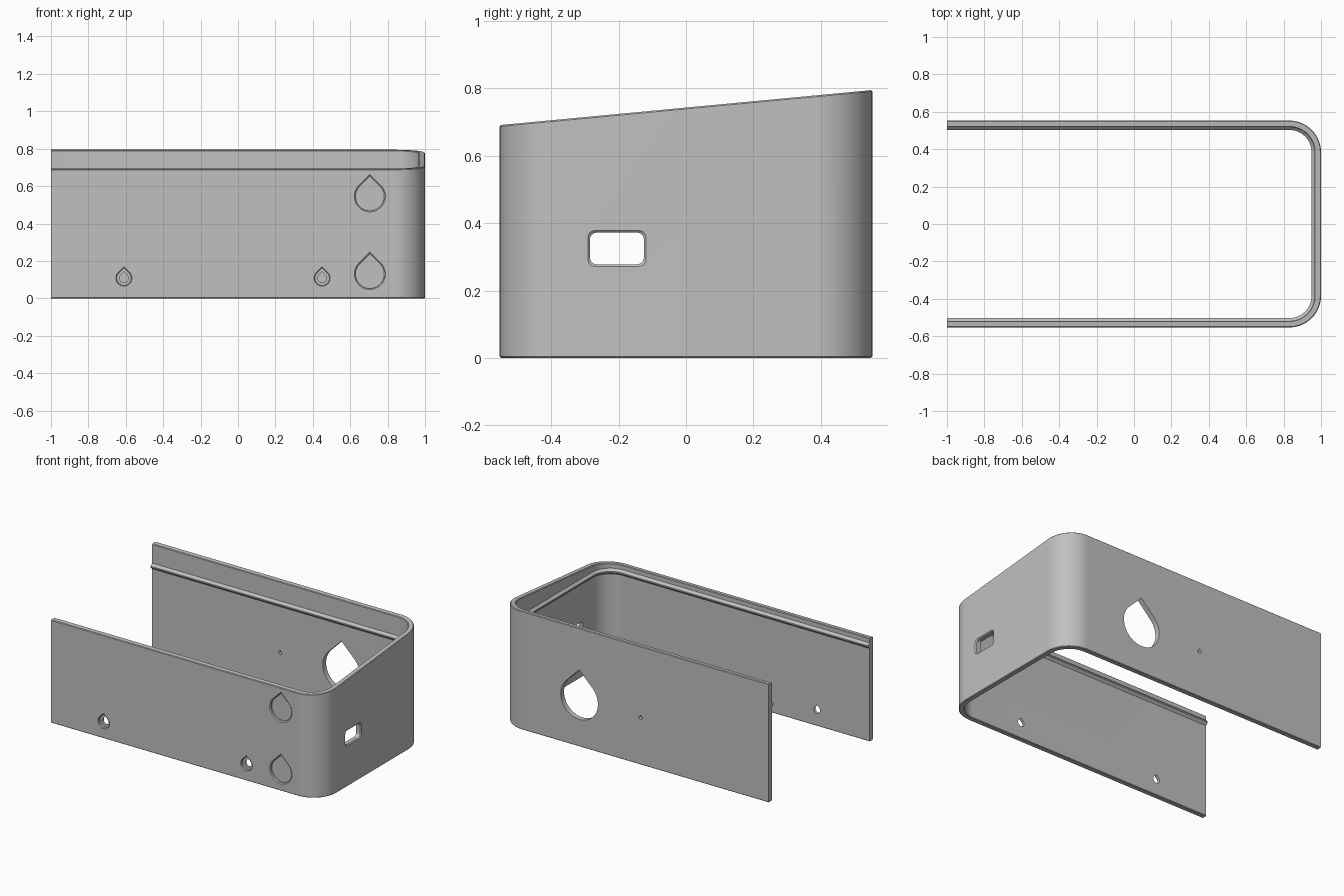
import bpy, bmesh, math
from mathutils import Vector

if "Cube" in bpy.data.objects:
    bpy.data.objects.remove(bpy.data.objects["Cube"])

HALF_X, HALF_Y = 1.0, 0.553      # outer half sizes
RADIUS, WALL, LIP = 0.17, 0.035, 0.05
EDGE = 0.004                     # tiny edge break


def rim_z(y):
    """Height of the sloping rim."""
    return 0.743 + 0.094 * y


def loft(name, rings):
    """Closed solid through equal-length rings, capped at both ends."""
    bm = bmesh.new()
    loops = [[bm.verts.new(p) for p in ring] for ring in rings]
    for a, b in zip(loops, loops[1:]):
        for i in range(len(a)):
            j = (i + 1) % len(a)
            bm.faces.new((a[i], a[j], b[j], b[i]))
    bm.faces.new(loops[0])
    bm.faces.new(loops[-1][::-1])
    bmesh.ops.recalc_face_normals(bm, faces=bm.faces)
    mesh = bpy.data.meshes.new(name)
    bm.to_mesh(mesh)
    bm.free()
    obj = bpy.data.objects.new(name, mesh)
    bpy.context.collection.objects.link(obj)
    return obj


# U-shaped plan: position and inward direction at every station
stations = [(Vector((-HALF_X, -HALF_Y)), Vector((0, 1)))]
for side, start in ((-1, -90), (1, 0)):
    centre = Vector((HALF_X - RADIUS, side * (HALF_Y - RADIUS)))
    for i in range(25):
        a = math.radians(start + 90 * i / 24)
        out = Vector((math.cos(a), math.sin(a)))
        stations.append((centre + out * RADIUS, -out))
stations.append((Vector((-HALF_X, HALF_Y)), Vector((0, -1))))

# Wall section (inward depth, height, measured from the rim?) with inner ridge
section = [(EDGE, 0, False), (0, EDGE, False), (0, -EDGE, True), (EDGE, 0, True),
           (WALL - EDGE, 0, True), (WALL, -EDGE, True),
           (WALL, 0.663, False), (LIP, 0.648, False), (LIP, 0.640, False),
           (WALL, 0.625, False), (WALL, EDGE, False), (WALL - EDGE, 0, False)]
rings = []
for pos, inward in stations:
    ring = []
    for depth, z, from_rim in section:
        p = pos + inward * depth
        ring.append((p.x, p.y, z + (rim_z(p.y) if from_rim else 0)))
    rings.append(ring)
shell = loft("enclosure_wall", rings)


def teardrop(r):
    """Round bottom with a pointed top."""
    pts = [(r * math.cos(math.radians(135 + 270 * i / 40)),
            r * math.sin(math.radians(135 + 270 * i / 40))) for i in range(41)]
    return pts + [(0, r * math.sqrt(2))]


def slot(grow):
    """Rounded rectangle."""
    w, h, r = 0.082 + grow, 0.049 + grow, 0.02
    pts = []
    for k, (sx, sz) in enumerate(((1, 1), (-1, 1), (-1, -1), (1, -1))):
        for i in range(7):
            a = math.radians(90 * k + 15 * i)
            pts.append((sx * (w - r) + r * math.cos(a), sz * (h - r) + r * math.sin(a)))
    return pts


def cut(name, place, levels):
    """Cut the wall; levels are (depth from outside, outline)."""
    cutter = loft(name, [[place(u, v, d) for u, v in pts] for d, pts in levels])
    cutter.hide_render = True
    mod = shell.modifiers.new(name, 'BOOLEAN')
    mod.operation = 'DIFFERENCE'
    mod.solver = 'EXACT'
    mod.object = cutter
    bpy.context.view_layer.objects.active = shell
    bpy.ops.object.modifier_apply(modifier=name)
    bpy.data.objects.remove(cutter)


def on_front(x, z):
    return lambda u, v, d: (x + u, -HALF_Y + d, z + v)


def on_back(x, z):
    return lambda u, v, d: (x + u, HALF_Y - d, z + v)


def on_right(y, z):
    return lambda u, v, d: (HALF_X - d, y + u, z + v)


THROUGH = 0.1
# Blind button recesses on the front
for z in (0.545, 0.13):
    cut("button_recess", on_front(0.705, z),
        [(-0.02, teardrop(0.083)), (0, teardrop(0.083)),
         (0.005, teardrop(0.077)), (0.015, teardrop(0.077))])
# Counterbored screw holes on the front
for x in (-0.61, 0.45):
    cut("screw_hole", on_front(x, 0.108),
        [(-0.02, teardrop(0.043)), (0, teardrop(0.043)), (0.004, teardrop(0.039)),
         (0.018, teardrop(0.039)), (0.018, teardrop(0.024)), (THROUGH, teardrop(0.024))])
# Large opening and pin hole on the back
cut("cable_opening", on_back(0.405, 0.32),
    [(-0.02, teardrop(0.138)), (THROUGH, teardrop(0.138))])
cut("pin_hole", on_back(-0.05, 0.315),
    [(-0.02, teardrop(0.012)), (THROUGH, teardrop(0.012))])
# Socket slot on the right end
cut("socket_slot", on_right(-0.205, 0.325),
    [(-0.02, slot(0.004)), (0, slot(0.004)), (0.006, slot(-0.002)), (THROUGH, slot(-0.002))])

# Colour and shading
grey = bpy.data.materials.new("plain grey")
grey.diffuse_color = (0.53, 0.53, 0.53, 1)
grey.use_nodes = True
grey.node_tree.nodes["Principled BSDF"].inputs["Base Color"].default_value = grey.diffuse_color
shell.data.materials.clear()
shell.data.materials.append(grey)
for poly in shell.data.polygons:
    poly.material_index = 0
bpy.ops.object.select_all(action='DESELECT')
shell.select_set(True)
bpy.context.view_layer.objects.active = shell
bpy.ops.object.shade_smooth_by_angle(angle=math.radians(30))
